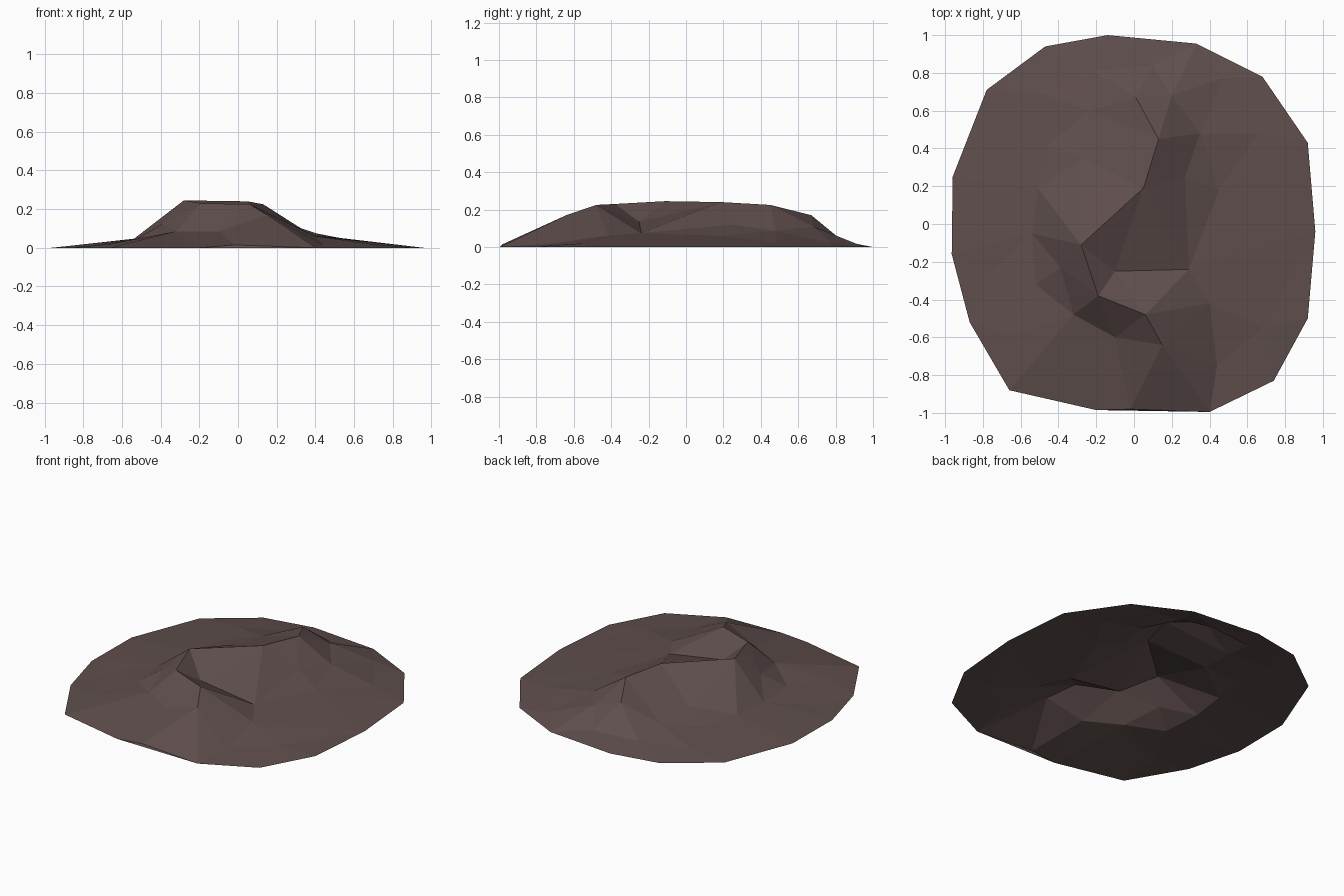
import bpy
from mathutils import Vector
from mathutils.geometry import delaunay_2d_cdt

# Outer rim, lying on the ground
rim = [(-.14, 1), (.33, .955), (.68, .78), (.92, .43), (.96, -.04), (.92, -.5),
       (.74, -.83), (.40, -.995), (-.2, -.985), (-.66, -.88), (-.87, -.52),
       (-.965, -.16), (-.96, .25), (-.78, .71), (-.47, .94)]
# Winding crest, back to front
crest = [(.01, .67, .17), (.13, .45, .225), (.05, .19, .24), (-.28, -.11, .245),
         (-.19, -.38, .23), (.06, -.48, .225), (.15, -.64, .17), (-.02, -.98, .015)]
# Steps on the slopes
slope = [(.20, .68, .11), (.47, .77, .025), (.35, .48, .085), (.27, .25, .12),
         (.45, .18, .06), (-.10, -.25, .135), (.29, -.24, .075), (.40, -.42, .06),
         (.44, -.75, .015), (.66, .48, .025), (.68, -.55, .02),
         (-.39, -.23, .125), (-.54, -.05, .045), (-.52, -.32, .045),
         (-.32, -.48, .085), (-.10, -.60, .085), (-.66, -.59, .02), (-.76, -.25, .012),
         (-.51, .19, .05), (-.45, .42, .045), (-.27, .35, .10), (-.24, .60, .07),
         (-.51, .70, .025), (-.22, .81, .03), (.10, .84, .03)]

# Triangulate in plan, keeping rim and crest as edges
pts = [(x, y, 0) for x, y in rim] + crest + slope
n, m = len(rim), len(crest)
edges = [(i, (i + 1) % n) for i in range(n)] + [(n + i, n + i + 1) for i in range(m - 1)]
co, _, faces, orig, _, _ = delaunay_2d_cdt([Vector(p[:2]) for p in pts], edges, [], 0, 1e-5)
verts = [(c.x, c.y, pts[o[0]][2] if o else 0) for c, o in zip(co, orig)]
faces = [f if (co[f[1]] - co[f[0]]).cross(co[f[2]] - co[f[0]]) > 0 else f[::-1] for f in faces]

mesh = bpy.data.meshes.new("rock_mound")
mesh.from_pydata(verts, [], [tuple(f) for f in faces])
mat = bpy.data.materials.new("dull brown earth")
mat.diffuse_color = (.115, .078, .075, 1)
mesh.materials.append(mat)
bpy.context.collection.objects.link(bpy.data.objects.new("rock_mound", mesh))
